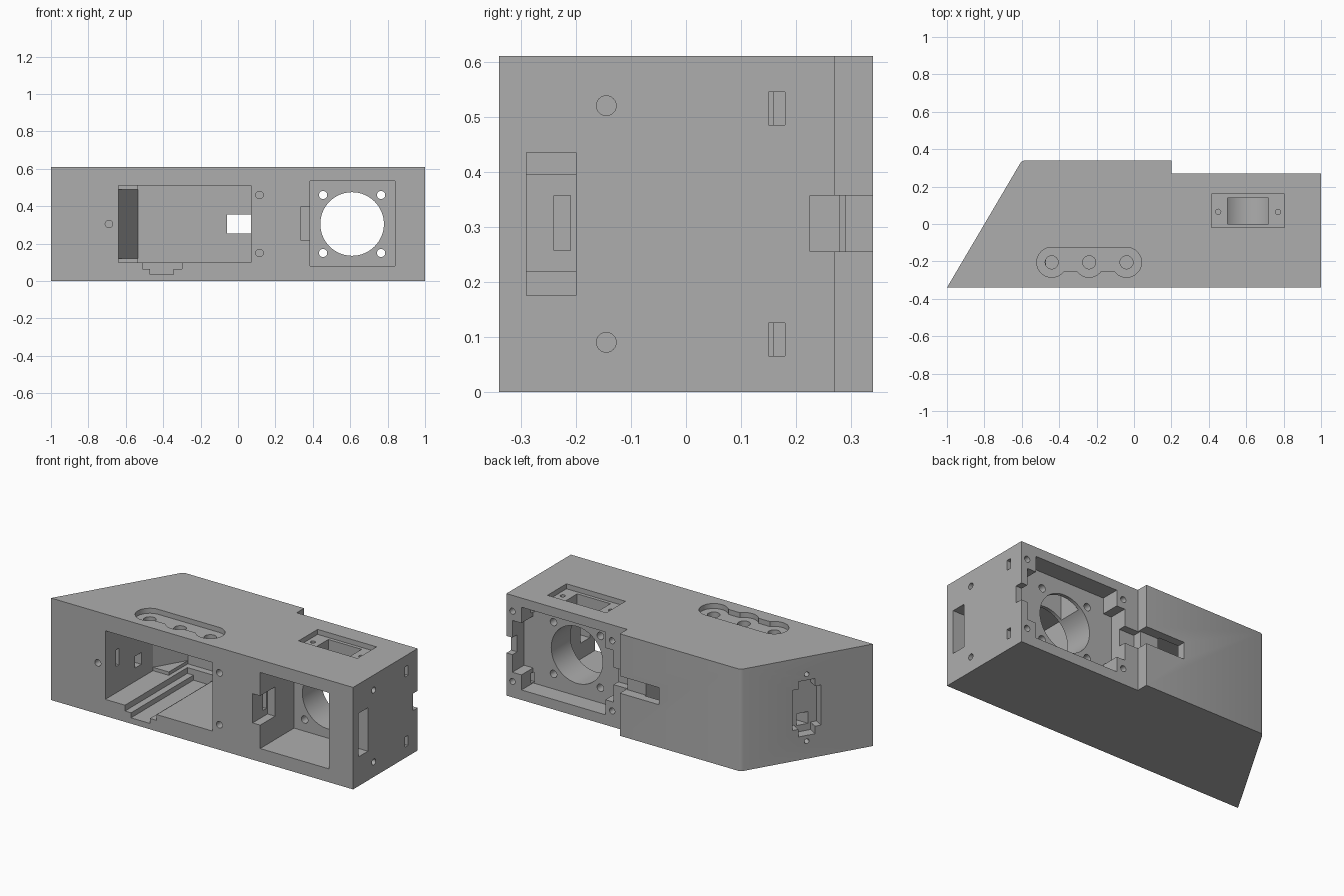
import bpy
import bmesh
import math
from mathutils import Vector, Matrix

default_cube = bpy.data.objects.get("Cube")
if default_cube:
    bpy.data.objects.remove(default_cube, do_unlink=True)

HEIGHT = 0.61
MID = HEIGHT / 2
FRONT = -0.34
BACK = 0.34
STEP = 0.27
OUT = 0.05          # how far cutters reach outside the shell

grey = bpy.data.materials.new("plain_grey")
grey.use_nodes = True
grey.diffuse_color = (0.42, 0.42, 0.42, 1)
grey.node_tree.nodes["Principled BSDF"].inputs["Base Color"].default_value = grey.diffuse_color


def finish(name, bm):
    """Turn a bmesh into a linked object."""
    bmesh.ops.recalc_face_normals(bm, faces=bm.faces)
    mesh = bpy.data.meshes.new(name)
    bm.to_mesh(mesh)
    bm.free()
    mesh.materials.append(grey)
    obj = bpy.data.objects.new(name, mesh)
    bpy.context.collection.objects.link(obj)
    return obj


def prism(name, outline, low, high):
    """Extrude a plan outline between two heights."""
    bm = bmesh.new()
    face = bm.faces.new([bm.verts.new((p[0], p[1], low)) for p in outline])
    result = bmesh.ops.extrude_face_region(bm, geom=[face])
    verts = [v for v in result["geom"] if isinstance(v, bmesh.types.BMVert)]
    bmesh.ops.translate(bm, verts=verts, vec=(0, 0, high - low))
    return finish(name, bm)


# Main shell: a long block with one slanted end and a stepped back
body = prism("housing_body", [
    (-1, FRONT), (1, FRONT), (1, STEP), (0.2, STEP), (0.2, BACK),
    (-0.585, BACK), (-0.598, 0.335), (-0.608, 0.325)], 0, HEIGHT)


def cut(cutter):
    """Subtract one cutter from the shell and discard it."""
    cutter.hide_render = True
    mod = body.modifiers.new("cut", "BOOLEAN")
    mod.operation = "DIFFERENCE"
    mod.solver = "EXACT"
    mod.object = cutter
    graph = bpy.context.evaluated_depsgraph_get()
    mesh = bpy.data.meshes.new_from_object(body.evaluated_get(graph))
    body.modifiers.clear()
    old, body.data = body.data, mesh
    bpy.data.meshes.remove(old)
    bpy.data.objects.remove(cutter, do_unlink=True)


def cut_box(name, x, y, z):
    outline = [(x[0], y[0]), (x[1], y[0]), (x[1], y[1]), (x[0], y[1])]
    cut(prism(name, outline, z[0], z[1]))


def cut_round(name, start, end, radius, sides=24):
    """Subtract a cylinder running between two points."""
    start, end = Vector(start), Vector(end)
    axis = end - start
    turn = axis.to_track_quat("Z", "Y").to_matrix().to_4x4()
    bm = bmesh.new()
    bmesh.ops.create_cone(bm, cap_ends=True, segments=sides, radius1=radius,
                          radius2=radius, depth=axis.length,
                          matrix=Matrix.Translation((start + end) / 2) @ turn)
    cut(finish(name, bm))


outside_front = FRONT - OUT
outside_back = BACK + OUT
outside_top = HEIGHT + OUT
outside_end = 1 + OUT

# Large front pocket with a slanted inner end
cut_box("pocket", (-0.535, 0.07), (outside_front, 0.29), (0.10, 0.51))
cut_box("pocket_end", (-0.64, -0.53), (outside_front, 0.11), (0.10, 0.51))
cut(prism("pocket_slant", [(-0.64, 0.10), (-0.52, 0.10), (-0.52, 0.29), (-0.535, 0.29),
                           (-0.64, 0.11)], 0.12, 0.49))

# Stepped trough in the pocket floor
cut_box("trough_upper", (-0.51, -0.30), (outside_front, 0.25), (0.065, 0.12))
cut_box("trough_lower", (-0.47, -0.345), (outside_front, 0.25), (0.035, 0.08))

# Fan bay at the front, fan plate, and electronics recess at the back
PLATE_FRONT, PLATE_BACK = -0.02, 0.16
FAN_X = 0.61
cut_box("fan_bay", (0.385, 0.84), (outside_front, PLATE_FRONT), (0.08, 0.535))
cut_box("fan_bay_notch", (0.335, 0.40), (outside_front, -0.20), (0.22, 0.395))
cut_box("back_recess", (0.345, 0.90), (PLATE_BACK, outside_back), (0.06, 0.555))
cut_box("back_recess_sides", (0.29, 0.96), (PLATE_BACK, outside_back), (0.15, 0.46))
cut_round("fan_opening", (FAN_X, PLATE_FRONT - OUT, MID),
          (FAN_X, PLATE_BACK + OUT, MID), 0.17, 64)
for side in (-1, 1):
    for level in (-1, 1):
        x = FAN_X + side * 0.155
        z = MID + level * 0.155
        cut_round("fan_screw_hole", (x, PLATE_FRONT - OUT, z), (x, PLATE_BACK + OUT, z), 0.022)
        # Lid screw holes around the back recess
        x = 0.63 + side * 0.33
        z = MID + level * 0.21
        cut_round("lid_screw_hole", (x, 0.17, z), (x, STEP + OUT, z), 0.018)

# Latch slot along the back, and its matching notch in the end wall
cut_box("latch_slot", (-0.06, 0.25), (0.28, outside_back), (0.255, 0.357))
cut_box("latch_channel", (0.19, 0.35), (0.225, outside_back), (0.255, 0.357))
cut_box("end_notch", (0.89, outside_end), (0.225, outside_back), (0.255, 0.357))

# End wall: cable window, narrow passage and fixing holes
cut_box("end_window", (0.82, outside_end), (-0.29, -0.20), (0.175, 0.435))
cut_box("wire_passage", (-0.80, 0.36), (-0.24, -0.21), (0.257, 0.357))
for level in (-1, 1):
    z = MID + level * 0.21
    cut_box("end_slot", (0.89, outside_end), (0.15, 0.18), (z - 0.03, z + 0.03))
    z = MID + level * 0.215
    cut_round("end_screw_hole", (0.90, -0.145, z), (outside_end, -0.145, z), 0.018)
    z = MID + level * 0.155
    cut_round("front_screw_hole", (0.115, FRONT + 0.1, z), (0.115, outside_front, z), 0.02)
cut_round("front_screw_hole", (-0.69, FRONT + 0.1, MID), (-0.69, outside_front, MID), 0.02)

# Top switch seat with a well down to the fan opening
cut_box("switch_seat", (0.415, 0.805), (-0.02, 0.16), (HEIGHT - 0.03, outside_top))
cut_box("switch_well", (0.50, 0.72), (0, 0.14), (MID, outside_top))
for x in (0.45, 0.77):
    cut_round("switch_screw_hole", (x, 0.065, 0.53), (x, 0.065, outside_top), 0.014)

# Top button seat: three joined discs with a hole through each
BUTTON_Y = -0.205
buttons = (-0.44, -0.24, -0.04)
seat_floor = HEIGHT - 0.03
cut_box("button_seat", (buttons[0], buttons[-1]), (-0.255, -0.125), (seat_floor, outside_top))
for x in buttons:
    cut_round("button_disc", (x, BUTTON_Y, seat_floor), (x, BUTTON_Y, outside_top), 0.08, 40)
for x in buttons:
    cut_round("button_hole", (x, BUTTON_Y, 0.48), (x, BUTTON_Y, outside_top), 0.035)

# Socket in the slanted end, laid out along the sloping wall
corner = Vector((-1, FRONT))
along = Vector((0.4, 0.68)).normalized()
inward = Vector((along.y, -along.x))
centre = corner + along * 0.395


def cut_slanted(name, half_width, depth, half_height):
    outer = centre - inward * OUT
    inner = centre + inward * depth
    wide = along * half_width
    cut(prism(name, [outer - wide, outer + wide, inner + wide, inner - wide],
              MID - half_height, MID + half_height))


cut_slanted("socket_wide", 0.085, 0.06, 0.12)
cut_slanted("socket_tall", 0.05, 0.06, 0.165)
cut_box("socket_wire_hole", (-0.80, -0.60), (-0.06, 0), (0.18, 0.25))
for level in (-1, 1):
    z = MID + level * 0.20
    start = centre - inward * OUT
    end = centre + inward * 0.08
    cut_round("socket_screw_hole", (start.x, start.y, z), (end.x, end.y, z), 0.014)

# Smooth the round holes while keeping every edge crisp
bpy.ops.object.select_all(action="DESELECT")
body.select_set(True)
bpy.context.view_layer.objects.active = body
bpy.ops.object.shade_smooth_by_angle(angle=math.radians(30))
